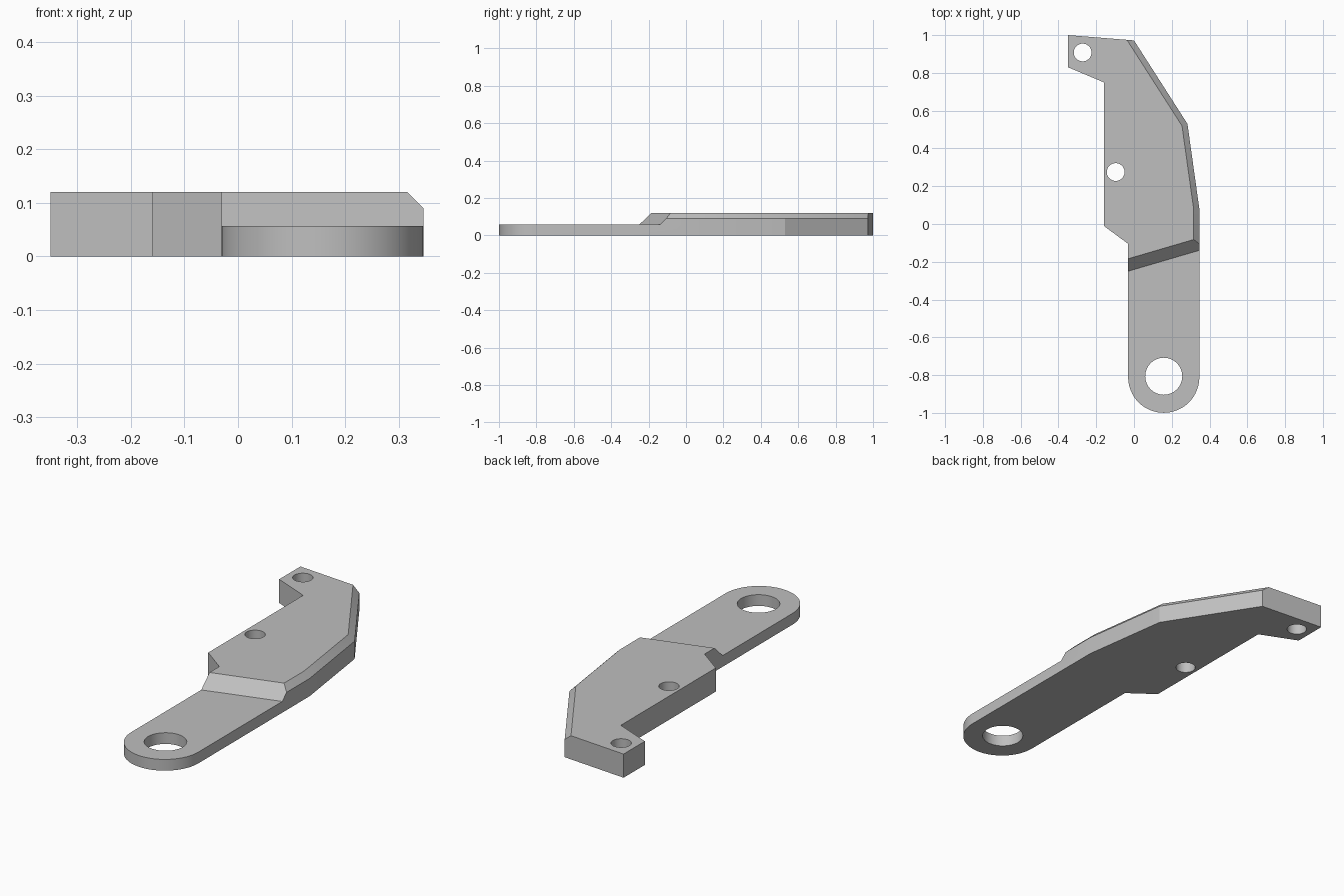
import bpy
import bmesh
from math import cos, sin, pi, radians
from mathutils import Vector

cube = bpy.data.objects.get("Cube")
if cube:
    bpy.data.objects.remove(cube, do_unlink=True)

TOP, ARM_TOP, CHAMFER = 0.12, 0.057, 0.03
LEFT, RIGHT, EYE_Y = -0.031, 0.346, -0.811
EYE_X, EYE_R = (LEFT + RIGHT) / 2, (RIGHT - LEFT) / 2

metal = bpy.data.materials.new("plain grey")
metal.use_nodes = True
grey = (0.52, 0.52, 0.52, 1)
metal.diffuse_color = grey
metal.node_tree.nodes["Principled BSDF"].inputs["Base Color"].default_value = grey


def arc(x, y, r, start, end, steps):
    angles = [start + (end - start) * i / steps for i in range(steps + 1)]
    return [(x + r * cos(a), y + r * sin(a)) for a in angles]


def loft(name, low, high, z0, z1, planes=()):
    """Solid between two matching outlines, trimmed by planes (point, normal)."""
    bm = bmesh.new()
    a = [bm.verts.new((x, y, z0)) for x, y in low]
    b = [bm.verts.new((x, y, z1)) for x, y in high]
    bm.faces.new(a)
    bm.faces.new(b)
    for i in range(len(a)):
        j = (i + 1) % len(a)
        bm.faces.new((a[i], a[j], b[j], b[i]))
    for point, normal in planes:
        cut = bmesh.ops.bisect_plane(
            bm, geom=bm.verts[:] + bm.edges[:] + bm.faces[:],
            plane_co=point, plane_no=normal, clear_outer=True)
        edges = [e for e in cut["geom_cut"] if isinstance(e, bmesh.types.BMEdge)]
        bmesh.ops.holes_fill(bm, edges=edges, sides=0)
    bmesh.ops.recalc_face_normals(bm, faces=bm.faces[:])
    mesh = bpy.data.meshes.new(name)
    bm.to_mesh(mesh)
    bm.free()
    mesh.materials.append(metal)
    obj = bpy.data.objects.new(name, mesh)
    bpy.context.collection.objects.link(obj)
    return obj


# Bracket outline: hooked tab, body, and arm with a rounded end
outer_edge = [(RIGHT, -0.14), (RIGHT, 0.08), (0.283, 0.53), (0.0, 0.972)]
outline = [(-0.35, 1.0), (-0.35, 0.83), (-0.16, 0.75), (-0.16, -0.01), (LEFT, -0.105)]
outline += arc(EYE_X, EYE_Y, EYE_R, pi, 2 * pi, 32) + outer_edge[1:]

# Chamfer planes along the outer edge
chamfers = []
for (x0, y0), (x1, y1) in zip(outer_edge, outer_edge[1:]):
    side = Vector((y1 - y0, x0 - x1, 0)).normalized()
    chamfers.append((Vector((x0, y0, TOP - CHAMFER)), side + Vector((0, 0, 1))))

bracket = loft("bracket", outline, outline, 0, TOP, chamfers)


# Step cutter: leaves the thin arm and the sloped ramp
def step(shift):
    return [(-0.3, -0.329 + shift), (0.6, -0.065 + shift), (0.6, -1.5), (-0.3, -1.5)]


cutters = [loft("step_cutter", step(0), step(0.105), ARM_TOP, ARM_TOP + 0.1)]

# Hole cutters: two fixing holes and the large eye
for name, x, y, r in (("tab_hole", -0.272, 0.908, 0.047),
                      ("body_hole", -0.097, 0.275, 0.047),
                      ("eye_hole", EYE_X, EYE_Y + 0.005, 0.098)):
    ring = arc(x, y, r, 0, 2 * pi, 48)[:-1]
    cutters.append(loft(name + "_cutter", ring, ring, -0.1, 0.3))

bpy.context.view_layer.objects.active = bracket
for cutter in cutters:
    mod = bracket.modifiers.new(cutter.name, "BOOLEAN")
    mod.operation = "DIFFERENCE"
    mod.solver = "EXACT"
    mod.object = cutter
    bpy.ops.object.modifier_apply(modifier=mod.name)
    bpy.data.objects.remove(cutter, do_unlink=True)

bpy.ops.object.select_all(action="DESELECT")
bracket.select_set(True)
bpy.ops.object.shade_smooth_by_angle(angle=radians(20))
